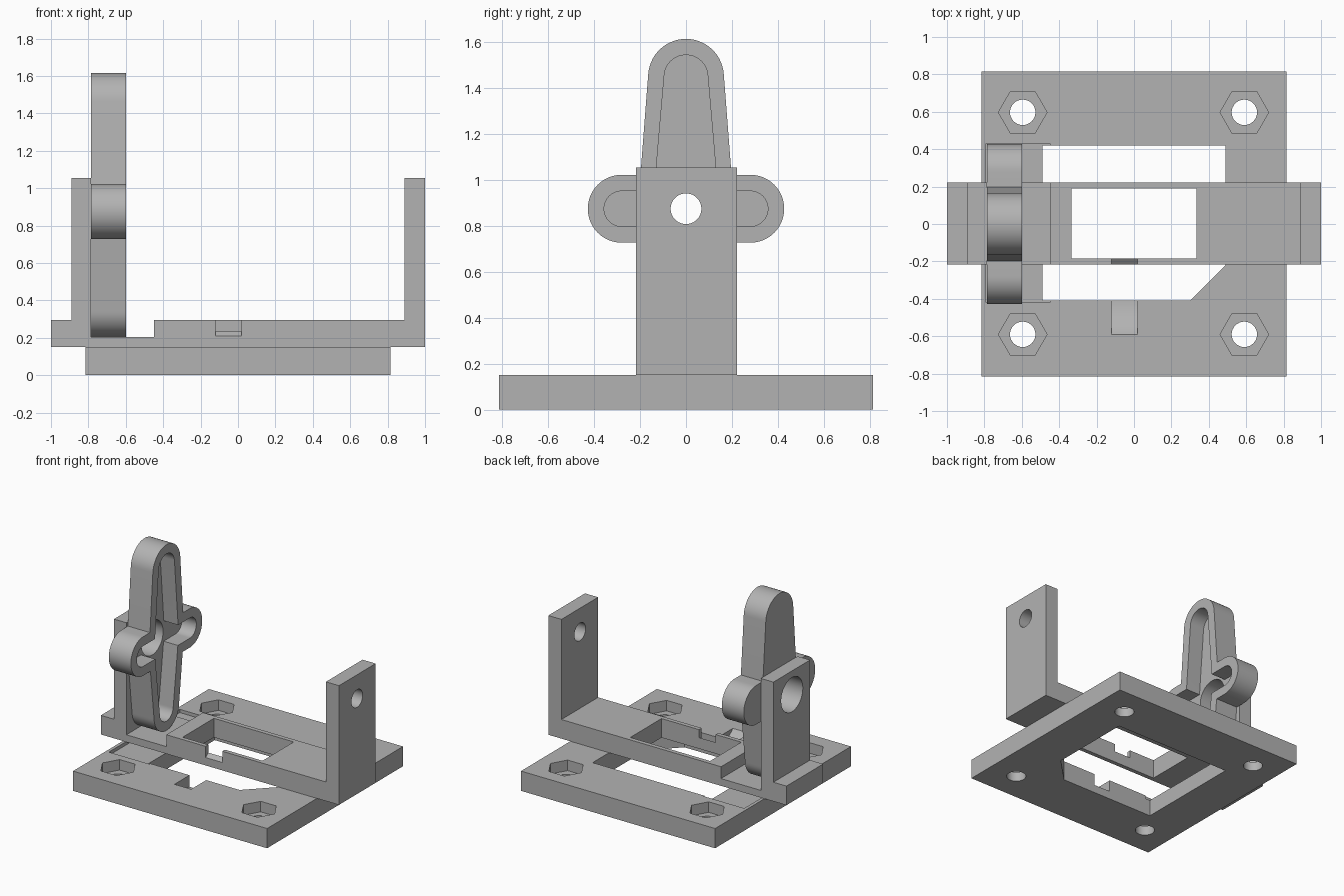
import bpy
import bmesh
from math import sin, cos, pi, radians

cube = bpy.data.objects.get("Cube")
if cube:
    bpy.data.objects.remove(cube, do_unlink=True)

grey = bpy.data.materials.new("plain grey")
grey.use_nodes = True
grey.diffuse_color = (0.45, 0.45, 0.45, 1)
grey.node_tree.nodes["Principled BSDF"].inputs["Base Color"].default_value = (0.45, 0.45, 0.45, 1)


def arc(u, v, r, start=0, end=360, n=24):
    """Points on an arc; a full circle leaves out the repeated end point."""
    count = n if end - start == 360 else n + 1
    return [(u + r * cos(radians(start + (end - start) * i / n)),
             v + r * sin(radians(start + (end - start) * i / n))) for i in range(count)]


def rect(u0, u1, v0, v1):
    return [(u0, v0), (u1, v0), (u1, v1), (u0, v1)]


def prism(name, outline, axis, lo, hi):
    """Extrude an outline along x (points are y, z) or along z (points are x, y)."""
    place = (lambda u, v, w: (w, u, v)) if axis == "x" else (lambda u, v, w: (u, v, w))
    bm = bmesh.new()
    face = bm.faces.new([bm.verts.new(place(u, v, lo)) for u, v in outline])
    top = bmesh.ops.extrude_face_region(bm, geom=[face])["geom"]
    shift = place(0, 0, hi - lo)
    bmesh.ops.translate(bm, vec=shift, verts=[g for g in top if isinstance(g, bmesh.types.BMVert)])
    bmesh.ops.recalc_face_normals(bm, faces=bm.faces)
    mesh = bpy.data.meshes.new(name)
    bm.to_mesh(mesh)
    bm.free()
    mesh.materials.append(grey)
    ob = bpy.data.objects.new(name, mesh)
    bpy.context.collection.objects.link(ob)
    return ob


def combine(ob, others, operation):
    """Boolean each helper into the object, bake the result and drop the helpers."""
    for other in others:
        other.hide_render = True
        mod = ob.modifiers.new("cut", "BOOLEAN")
        mod.operation = operation
        mod.solver = "EXACT"
        mod.object = other
        bpy.context.view_layer.update()
        graph = bpy.context.evaluated_depsgraph_get()
        mesh = bpy.data.meshes.new_from_object(ob.evaluated_get(graph))
        ob.modifiers.clear()
        ob.data = mesh
        bpy.data.objects.remove(other, do_unlink=True)


# Pivot height shared by the uprights and the horn
pivot = 0.875

# Base plate with chamfered opening, horn clearance and nut pockets
base = prism("base_plate", rect(-0.815, 0.815, -0.815, 0.815), "z", 0, 0.15)
opening = [(-0.49, -0.41), (0.30, -0.41), (0.49, -0.22), (0.49, 0.42), (-0.49, 0.42)]
cuts = [prism("opening", opening, "z", -0.1, 0.3),
        prism("clearance", rect(-0.79, -0.45, -0.42, 0.43), "z", 0.125, 0.3)]
for x in (-0.595, 0.59):
    for y in (-0.59, 0.597):
        cuts.append(prism("nut_pocket", arc(x, y, 0.13, n=6), "z", 0.07, 0.3))
        cuts.append(prism("bolt_hole", arc(x, y, 0.068, n=32), "z", -0.1, 0.3))
# Curved cable groove running down to the opening
groove = [(-0.40, 0.3), (-0.61, 0.3)] + arc(-0.385, 0.34, 0.28, 217, 268, 12) + [(-0.38, 0.07)]
cuts.append(prism("groove", groove, "x", -0.12, 0.02))
combine(base, cuts, "DIFFERENCE")

# Bracket bar with window, horn pocket and front notch
bar = prism("bracket", rect(-1, 1, -0.217, 0.223), "z", 0.15, 0.295)
cuts = [prism("window", rect(-0.335, 0.335, -0.185, 0.19), "z", 0, 0.5),
        prism("pocket", rect(-0.785, -0.45, -0.4, 0.4), "z", 0.205, 0.5),
        prism("notch", [(-0.3, 0.16), (-0.217, 0.21), (-0.185, 0.235), (-0.18, 0.4), (-0.3, 0.4)],
              "x", -0.12, 0.02)]
combine(bar, cuts, "DIFFERENCE")

# Uprights with pivot holes
uprights = []
for name, x0, x1, r in (("right_upright", -0.89, -0.785, 0.13), ("left_upright", 0.89, 1.0, 0.067)):
    post = prism(name, rect(-0.217, 0.223, 0.295, 1.055), "x", x0, x1)
    combine(post, [prism("pivot_hole", arc(0, pivot, r, n=40), "x", x0 - 0.1, x1 + 0.1)], "DIFFERENCE")
    uprights.append(post)


# Cross-shaped horn: tapered vertical arm and a rounded cross arm
def tall_arm(half, r_top, r_low, low_z):
    return ([(half, pivot)] + arc(0, 1.45, r_top, 4, 176, 28) + [(-half, pivot)]
            + arc(0, low_z, r_low, 184, 356, 28))


def cross_arm(r):
    return arc(0.28, pivot, r, -90, 90) + arc(-0.28, pivot, r, 90, 270)


horn = prism("horn", tall_arm(0.21, 0.165, 0.15, 0.355), "x", -0.785, -0.6)
combine(horn, [prism("cross_arm", cross_arm(0.148), "x", -0.785, -0.6)], "UNION")
combine(horn, [prism("tall_pocket", tall_arm(0.145, 0.095, 0.08, 0.355), "x", -0.72, -0.5),
               prism("cross_pocket", cross_arm(0.077), "x", -0.72, -0.5),
               prism("hub_hole", arc(0, pivot, 0.13, n=40), "x", -0.9, -0.5)], "DIFFERENCE")

# Smooth the rounded walls while keeping edges crisp
for ob in [base, bar, horn] + uprights:
    bpy.ops.object.select_all(action="DESELECT")
    ob.select_set(True)
    bpy.context.view_layer.objects.active = ob
    bpy.ops.object.shade_smooth_by_angle(angle=radians(30))
